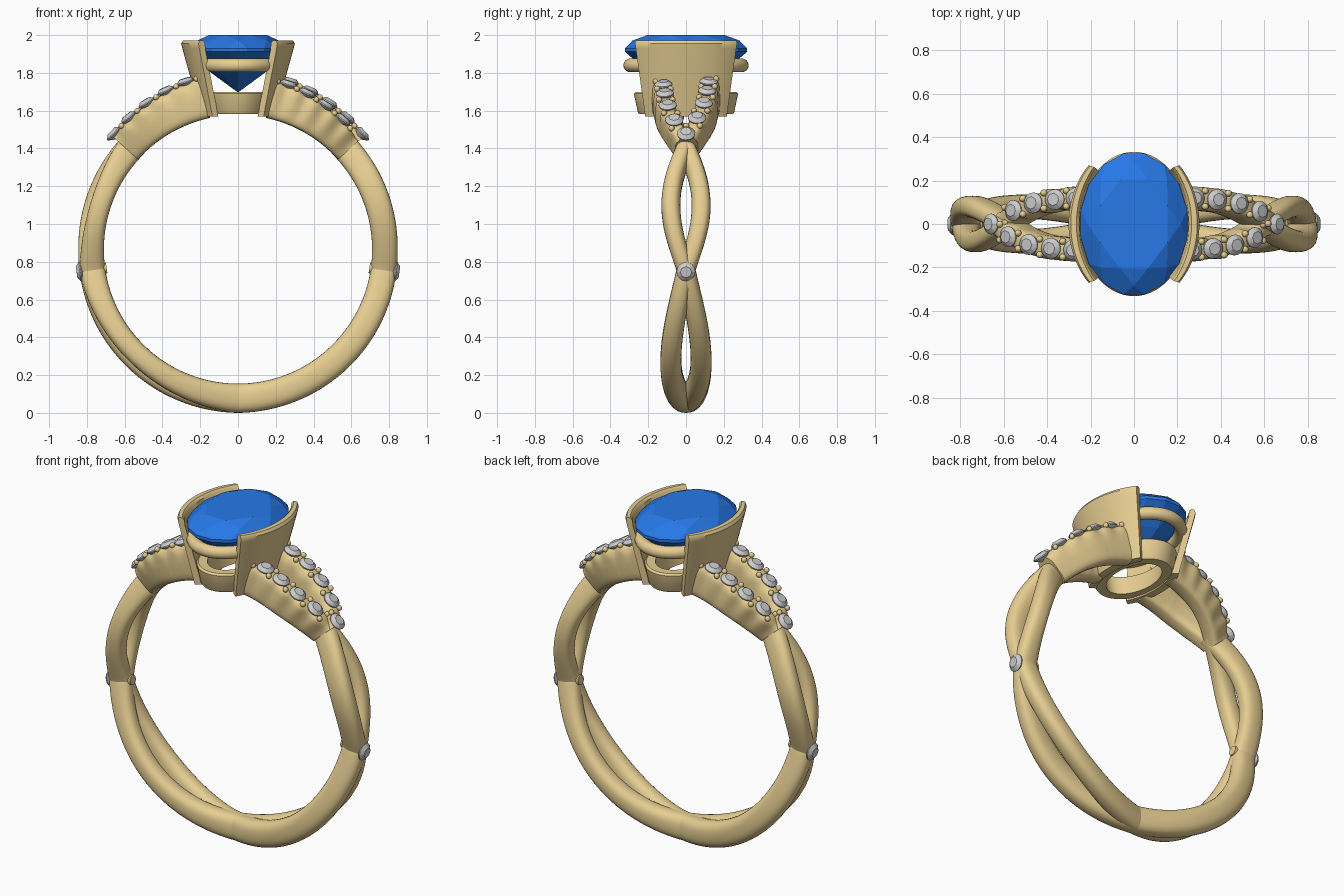
import bpy, bmesh, math
from math import sin, cos, pi, radians
from mathutils import Vector, Matrix

if "Cube" in bpy.data.objects:
    bpy.data.objects.remove(bpy.data.objects["Cube"])

CZ = 0.865  # height of the ring's centre


def material(name, rgb):
    m = bpy.data.materials.new(name)
    m.diffuse_color = (*rgb, 1)
    m.use_nodes = True
    m.node_tree.nodes["Principled BSDF"].inputs["Base Color"].default_value = m.diffuse_color
    return m


GOLD = material("gold", (0.80, 0.62, 0.29))
BLUE = material("blue_gem", (0.02, 0.19, 0.80))


def finish(bm, name, mat=None, smooth=True):
    bmesh.ops.recalc_face_normals(bm, faces=bm.faces)
    me = bpy.data.meshes.new(name)
    bm.to_mesh(me)
    bm.free()
    ob = bpy.data.objects.new(name, me)
    bpy.context.collection.objects.link(ob)
    if mat:
        me.materials.append(mat)
    if smooth:
        bpy.ops.object.select_all(action='DESELECT')
        ob.select_set(True)
        bpy.context.view_layer.objects.active = ob
        bpy.ops.object.shade_smooth_by_angle(angle=radians(40))
    return ob


def loft(name, rings, closed=False, mat=GOLD):
    """Skin a list of closed cross-sections."""
    bm = bmesh.new()
    vs = [[bm.verts.new(p) for p in ring] for ring in rings]
    n, m = len(vs), len(vs[0])
    for i in range(n if closed else n - 1):
        a, b = vs[i], vs[(i + 1) % n]
        for j in range(m):
            k = (j + 1) % m
            bm.faces.new((a[j], a[k], b[k], b[j]))
    if not closed:
        bm.faces.new(vs[0])
        bm.faces.new(vs[-1][::-1])
    return finish(bm, name, mat)


def polar(r, deg, y, side):
    """Point on the band; side -1 is the half-turned copy."""
    a = radians(deg)
    return Vector((side * r * cos(a), side * y, CZ + r * sin(a)))


def lerp(a, b, t):
    return a + (b - a) * t


def section(deg, y, rin, rout, half, side, power, notch=None, count=28):
    pts = []
    for i in range(count):
        t = 2 * pi * i / count
        c = math.copysign(abs(cos(t)) ** (2 / power), cos(t))
        s = math.copysign(abs(sin(t)) ** (2 / power), sin(t))
        w = half - (notch(s) if notch else 0)
        pts.append(polar((rin + rout) / 2 + s * (rout - rin) / 2, deg, y + c * w, side))
    return pts


def gem(name, ax, ay, levels, mat=None, frame=None):
    """Convex faceted stone from (scale, height, sides, turn) levels."""
    bm = bmesh.new()
    for k, z, n, off in levels:
        for i in range(n):
            t = 2 * pi * (i + off) / n
            bm.verts.new((ax * k * cos(t), ay * k * sin(t), z))
    bmesh.ops.convex_hull(bm, input=bm.verts)
    if frame:
        bmesh.ops.transform(bm, matrix=frame, verts=bm.verts)
    return finish(bm, name, mat, smooth=False)


def small_gem(name, r, deg, y, side, size=0.048):
    p = polar(r, deg, y, side)
    d = p - Vector((0, side * y * 0.6, CZ))
    gem(name, size, size,
        [(0.6, 0.017, 8, 0), (1, 0, 16, 0), (1, -0.006, 16, 0), (0.05, -0.04, 8, 0)],
        None, Matrix.Translation(p) @ d.to_track_quat('Z', 'Y').to_matrix().to_4x4())


def bead(bm, p, r):
    bmesh.ops.create_uvsphere(bm, u_segments=10, v_segments=6, radius=r,
                              matrix=Matrix.Translation(p))


def strand_y(deg):
    """Twisting path of the lower band: crosses at bottom, -8 and 43 degrees."""
    if deg < -8:
        return -0.08 * sin(pi * (deg + 90) / 82)
    return 0.08 * sin(pi * (deg + 8) / 51)


def shoulder_y(deg):
    t = max(0, min(1, (deg - 42) / 26))
    return 0.008 + 0.105 * sin(t * pi / 2) + 0.01 * max(0, (deg - 66) / 10)


for side, label in ((1, "right"), (-1, "left")):
    # twisted lower strands, one riding slightly lower than the other
    for k in (1, -1):
        rings = []
        for i in range(101):
            d = lerp(-90, 46, i / 100)
            y = k * strand_y(d)
            low = max(0, y / 0.08)
            base = lerp(0.845, 0.865, abs(d) / 90)
            rings.append(section(d, y, 0.71, base - 0.03 * low,
                                 lerp(0.05, 0.06, max(0, -d) / 90), side, 2.5))
        loft(f"{label}_strand_{'a' if k > 0 else 'b'}", rings)

    # stone-set shoulders: high smooth one at the back, low fluted one in front
    for k in (1, -1):
        tag = f"{label}_{'high' if k > 0 else 'low'}"
        r0, r1 = (0.893, 0.928) if k > 0 else (0.865, 0.912)
        stones = (43, 50.3, 58, 65.5, 72.6) if k > 0 else (43.5, 51, 58.7, 66.2, 73)

        def top(d):
            return lerp(r0, r1, (d - 42) / 34)

        rings = []
        for i in range(97):
            d = lerp(42, 78, i / 96)
            wave = 0.5 + 0.5 * cos(2 * pi * (d - stones[0]) / 7.4)

            def notch(s, wave=wave, k=k):
                reach = max(0, (s - 0.45) / 0.55) if k > 0 else (s + 1) / 2
                return 0.014 * wave * reach

            ring = section(d, k * shoulder_y(d), 0.712, top(d) - 0.008 * wave,
                           0.055, side, 4, notch)
            rings.append(ring)
        loft(f"{tag}_shoulder", rings)

        # stones and the paired prong beads between them
        for n, d in enumerate(stones):
            if n or k > 0:
                small_gem(f"{tag}_stone_{n}", top(d) + 0.008, d, k * shoulder_y(d) if n else 0, side)
        bm = bmesh.new()
        for d in stones:
            for off in (-0.036, 0.036):
                q = d + 3.7
                bead(bm, polar(top(q) + 0.002, q, k * shoulder_y(q) + off, side), 0.016)
        finish(bm, f"{tag}_prongs", GOLD)

    # single stone at the side crossing, with its seat post
    small_gem(f"{label}_side_stone", 0.846, -8, 0, side, 0.05)
    bm = bmesh.new()
    axis = polar(1, -8, 0, side) - Vector((0, 0, CZ))
    bmesh.ops.create_cone(bm, cap_ends=True, segments=20, radius1=0.028, radius2=0.04, depth=0.14,
                          matrix=Matrix.Translation(polar(0.772, -8, 0, side))
                          @ axis.to_track_quat('Z', 'Y').to_matrix().to_4x4())
    finish(bm, f"{label}_side_seat", GOLD)

    # half bezel wall, flaring upward with a rounded rim
    wall = [(0.195, 0.30, 1.57), (0.295, 0.37, 1.93), (0.301, 0.375, 1.955),
            (0.291, 0.372, 1.971), (0.265, 0.364, 1.972), (0.252, 0.357, 1.96),
            (0.247, 0.352, 1.92), (0.15, 0.268, 1.57)]
    rings = []
    for i in range(41):
        t = radians(lerp(-46, 46, i / 40))
        rings.append([(side * a * cos(t), b * sin(t), z) for a, b, z in wall])
    loft(f"{label}_bezel", rings)


def oval_ring(name, profile, n=64):
    loft(name, [[(a * cos(2 * pi * i / n), b * sin(2 * pi * i / n), z) for a, b, z in profile]
                for i in range(n)], closed=True)


# round gallery rail under the centre stone
oval_ring("gallery_rail", [(0.215 + 0.035 * cos(t), 0.297 + 0.035 * cos(t), 1.84 + 0.036 * sin(t))
                           for t in (2 * pi * j / 14 for j in range(14))])
# base collar of the setting
oval_ring("base_collar", [(0.185, 0.265, 1.70), (0.192, 0.276, 1.69), (0.175, 0.255, 1.592),
                          (0.168, 0.248, 1.582), (0.115, 0.19, 1.582), (0.135, 0.215, 1.70)])

# large oval centre stone
gem("centre_stone", 0.25, 0.33,
    [(0.67, 2.0, 8, 0.5), (0.86, 1.971, 8, 0), (1, 1.93, 16, 0.5), (1, 1.912, 16, 0.5),
     (0.62, 1.81, 8, 0), (0.02, 1.70, 8, 0)], BLUE)
